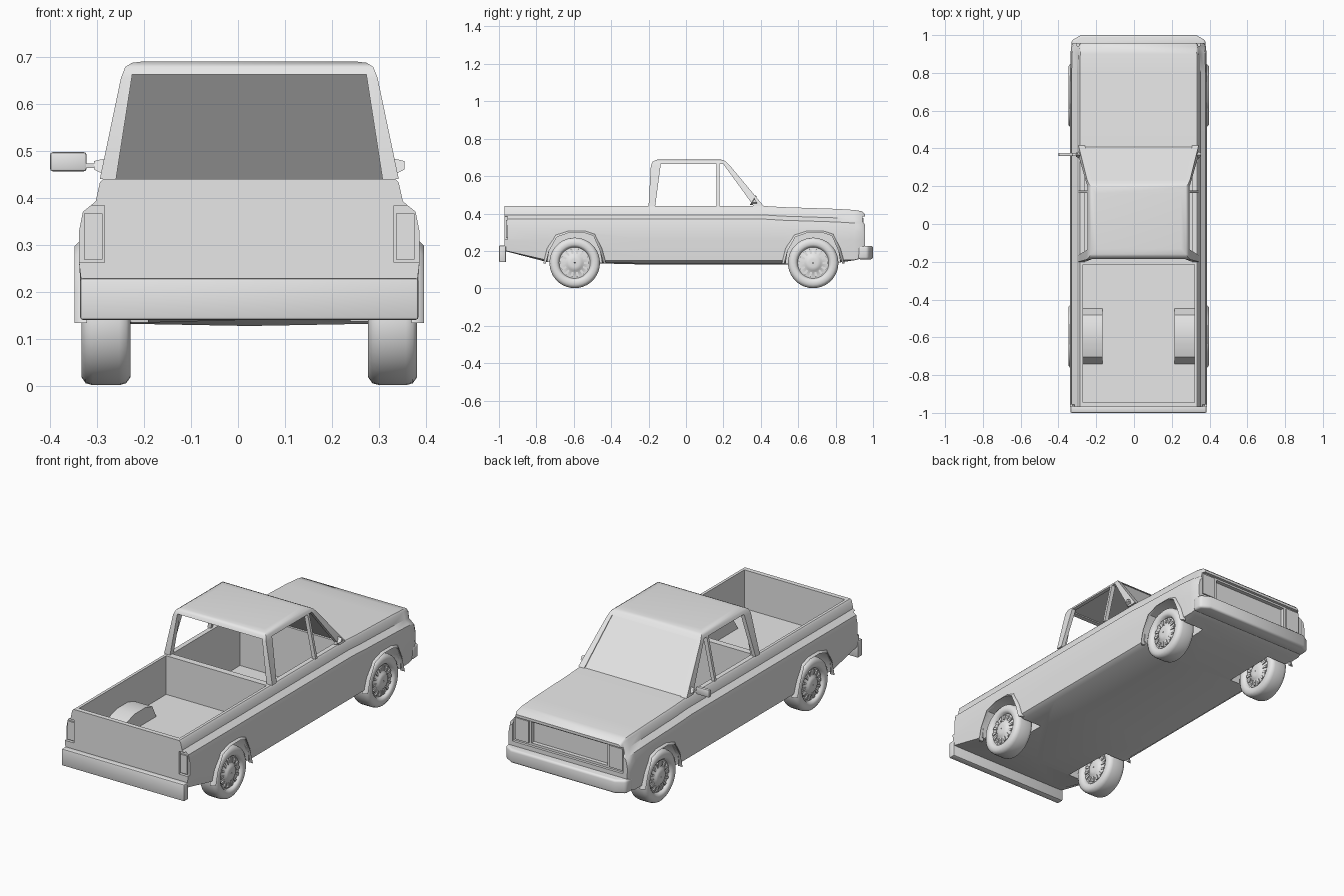
import bpy, bmesh, math

if "Cube" in bpy.data.objects:
    bpy.data.objects.remove(bpy.data.objects["Cube"])

CX = 0.024  # body centre line (the single mirror shifts the bounds)
paint = bpy.data.materials.new("light_grey")
paint.diffuse_color = (0.8, 0.8, 0.8, 1)
paint.use_nodes = True
paint.node_tree.nodes["Principled BSDF"].inputs["Base Color"].default_value = paint.diffuse_color


def loft(name, rings, closed=False):
    """Skin a list of equal-length rings; cap both ends unless closed."""
    bm = bmesh.new()
    vs = [[bm.verts.new((x + CX, y, z)) for x, y, z in r] for r in rings]
    n = len(rings[0])
    pairs = list(zip(vs, vs[1:])) + ([(vs[-1], vs[0])] if closed else [])
    for a, b in pairs:
        for i in range(n):
            j = (i + 1) % n
            bm.faces.new((a[i], a[j], b[j], b[i]))
    if not closed:
        bm.faces.new(vs[0])
        bm.faces.new(vs[-1])
    bmesh.ops.recalc_face_normals(bm, faces=bm.faces)
    me = bpy.data.meshes.new(name)
    bm.to_mesh(me)
    bm.free()
    me.materials.append(paint)
    ob = bpy.data.objects.new(name, me)
    bpy.context.collection.objects.link(ob)
    return ob


def prism_x(name, poly, x0, x1):
    return loft(name, [[(x, y, z) for y, z in poly] for x in (x0, x1)])


def box(name, x0, x1, y0, y1, z0, z1):
    return prism_x(name, [(y0, z0), (y1, z0), (y1, z1), (y0, z1)], min(x0, x1), max(x0, x1))


def select(ob):
    bpy.ops.object.select_all(action='DESELECT')
    ob.select_set(True)
    bpy.context.view_layer.objects.active = ob


def boolean(ob, tool, op='DIFFERENCE'):
    m = ob.modifiers.new("bool", 'BOOLEAN')
    m.object, m.operation, m.solver = tool, op, 'EXACT'
    select(ob)
    bpy.ops.object.modifier_apply(modifier=m.name)
    bpy.data.objects.remove(tool)


def smooth(ob, deg=40):
    select(ob)
    bpy.ops.object.shade_smooth_by_angle(angle=math.radians(deg))


def bevel(ob, w, seg=2):
    m = ob.modifiers.new("bevel", 'BEVEL')
    m.width, m.segments = w, seg
    select(ob)
    bpy.ops.object.modifier_apply(modifier=m.name)
    smooth(ob)


# lower body: half cross-section lofted along the length
HALF = [(0.33, 0.133), (0.355, 0.15), (0.362, 0.26), (0.362, 0.33),
        (0.354, 0.37), (0.327, 0.392), (0.318, 0.432), (0.310, 0.44)]


def section(y, zb, zt, w):
    pts = [(x * w, max(z, zb + 0.1 * (z - 0.13)) if z < 0.27 else z - (0.44 - zt)) for x, z in HALF]
    low = [(0, y, max(0.127, zb))]
    return low + [(x, y, z) for x, z in pts] + [(-x, y, z) for x, z in reversed(pts)]


STATIONS = [(-0.97, 0.20, 0.44, 1), (-0.74, 0.14, 0.44, 1), (-0.2, 0.12, 0.44, 1),
            (0.42, 0.12, 0.44, 1), (0.52, 0.12, 0.434, 1), (0.80, 0.135, 0.425, 1),
            (0.90, 0.15, 0.419, 0.995), (0.94, 0.16, 0.412, 0.985), (0.957, 0.17, 0.397, 0.965)]
body = loft("lower_body", [section(*s) for s in STATIONS])

# cargo bed and cab tub
boolean(body, box("bed_cut", -0.295, 0.295, -0.945, -0.215, 0.235, 0.6))
boolean(body, box("cab_cut", -0.285, 0.285, -0.18, 0.39, 0.16, 0.6))

# wheel housings
ARCH = [(-0.155, 0.08), (-0.137, 0.2), (-0.095, 0.275), (-0.03, 0.297),
        (0.05, 0.297), (0.1, 0.28), (0.135, 0.2), (0.155, 0.08)]


def arch(yc, grow):
    return [(yc + y * (1 + grow * 7), z + (grow if z > 0.1 else 0)) for y, z in ARCH]


WHEEL_Y = (-0.595, 0.68)
for s in (-1, 1):
    hump = [(y, max(z, 0.2)) for y, z in arch(WHEEL_Y[0], 0.02)]
    boolean(body, prism_x("hump", hump, *sorted((s * 0.19, s * 0.33))), 'UNION')
for yc in WHEEL_Y:
    for s in (-1, 1):
        boolean(body, prism_x("well", arch(yc, 0), *sorted((s * 0.215, s * 0.5))))

# tail light notches, nose recess and grille recess
for s in (-1, 1):
    boolean(body, box("tail_notch", s * 0.308, s * 0.45, -1.1, -0.955, 0.262, 0.383))
boolean(body, box("nose_cut", -0.325, 0.325, 0.943, 1.1, 0.25, 0.383))
boolean(body, box("grille_cut", -0.222, 0.222, 0.922, 1.1, 0.262, 0.373))
smooth(body, 38)

# cab shell: rectangles stacked upwards, then hollowed
CAB = [(0.44, -0.20, 0.415, 0.318), (0.655, -0.188, 0.236, 0.273),
       (0.678, -0.178, 0.214, 0.264), (0.687, -0.16, 0.195, 0.25), (0.69, -0.13, 0.16, 0.225)]


def rect(z, y0, y1, h):
    return [(-h, y0, z), (h, y0, z), (h, y1, z), (-h, y1, z)]


cab = loft("cab_frame", [rect(*c) for c in CAB])
boolean(cab, loft("hollow", [rect(0.42, -0.17, 0.402, 0.302), rect(0.668, -0.16, 0.195, 0.248)]))
# side windows with a slim divider bar, then windscreen and rear window in one cut
boolean(cab, prism_x("door_window", [(-0.166, 0.43), (0.163, 0.43), (0.163, 0.664), (-0.135, 0.664)], -0.6, 0.6))
boolean(cab, prism_x("vent_window", [(0.178, 0.43), (0.363, 0.43), (0.355, 0.45), (0.200, 0.664), (0.178, 0.664)], -0.6, 0.6))
boolean(cab, loft("end_windows", [[(-0.285, y, 0.43), (0.285, y, 0.43), (0.249, y, 0.662), (-0.249, y, 0.662)]
                                  for y in (-0.5, 0.6)]))
smooth(cab, 40)

# windscreen pane, just behind its frame
loft("windscreen", [[(-0.29, 0.410 - d, 0.438), (0.29, 0.410 - d, 0.438),
                     (0.254, 0.222 - d, 0.665), (-0.254, 0.222 - d, 0.665)] for d in (0, 0.006)])

# bumpers
rear = box("rear_bumper", -0.36, 0.36, -1.0, -0.962, 0.14, 0.229)
bevel(rear, 0.006)
PLAN = [(-0.357, 0.92), (-0.354, 0.972), (-0.305, 1.0), (0.305, 1.0), (0.354, 0.972), (0.357, 0.92)]
front = loft("front_bumper", [[(x, y, z) for x, y in PLAN] for z in (0.155, 0.227)])
bevel(front, 0.012, 3)

# wheels: lathed tyre and rim, symmetrical on both faces
FACE = [(0.135, 0.028), (0.131, 0.043), (0.118, 0.052), (0.098, 0.052), (0.088, 0.046),
        (0.083, 0.034), (0.072, 0.036), (0.046, 0.040), (0.040, 0.047), (0.022, 0.050), (0.003, 0.050)]
PROFILE = FACE + [(r, -w) for r, w in reversed(FACE)]
SEG = 36


def wheel(name, xc, yc):
    rings = []
    for k in range(SEG):
        a = 2 * math.pi * k / SEG
        rings.append([(xc + w, yc + r * math.cos(a), 0.136 + r * math.sin(a)) for r, w in PROFILE])
    smooth(loft(name, rings, closed=True), 45)
    # ring of raised rim ribs
    for k in range(14):
        a = 2 * math.pi * k / 14
        quad = []
        for r, t in ((0.05, -0.005), (0.076, -0.007), (0.076, 0.007), (0.05, 0.005)):
            quad.append((yc + r * math.cos(a) - t * math.sin(a), 0.136 + r * math.sin(a) + t * math.cos(a)))
        prism_x(name + "_rib", quad, xc - 0.043, xc + 0.043)


for s, side in ((-1, "left"), (1, "right")):
    for yc, end in zip(WHEEL_Y, ("rear", "front")):
        wheel(f"{end}_{side}_wheel", s * 0.305, yc)
        # flared arch lip
        inner, outer = arch(yc, 0), arch(yc, 0.012)
        rings = []
        for (yi, zi), (yo, zo) in zip(inner, outer):
            zi, zo = max(zi, 0.133), max(zo, 0.133)
            rings.append([(s * 0.345, yi, zi), (s * 0.372, yi, zi), (s * 0.360, yo, zo), (s * 0.345, yo, zo)])
        smooth(loft(f"{end}_{side}_arch_lip", rings), 50)
    # headlight and tail light plates
    box(f"{side}_headlight", s * 0.236, s * 0.316, 0.940, 0.949, 0.26, 0.375)
    box(f"{side}_tail_light", s * 0.312, s * 0.352, -0.963, -0.954, 0.268, 0.366)
    # mirror mount on each door
    loft(f"{side}_mirror_mount", [[(s * 0.300, 0.34, 0.445), (s * 0.300, 0.385, 0.445), (s * 0.300, 0.365, 0.485)],
                                  [(s * 0.330, 0.355, 0.460), (s * 0.330, 0.378, 0.460), (s * 0.330, 0.366, 0.478)]])

# single door mirror on the left
arm = box("mirror_arm", -0.36, -0.32, 0.362, 0.372, 0.463, 0.473)
mirror = box("door_mirror", -0.424, -0.346, 0.359, 0.377, 0.456, 0.497)
bevel(mirror, 0.006)
